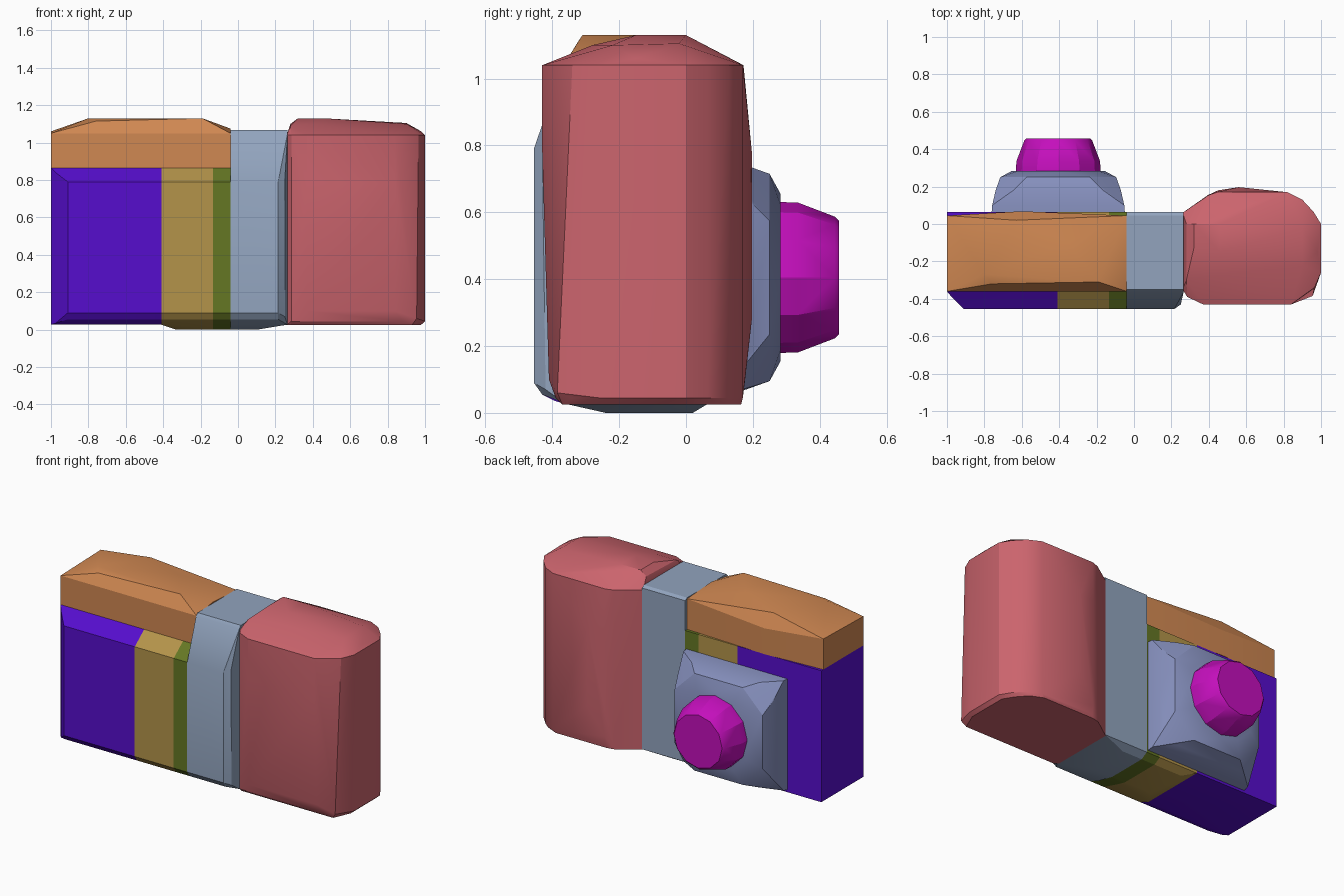
import bpy, bmesh, math
from mathutils import Vector

old = bpy.data.objects.get("Cube")
if old:
    bpy.data.objects.remove(old, do_unlink=True)


def material(name, r, g, b):
    """Flat material from 0-255 sRGB."""
    lin = [((c / 255 + 0.055) / 1.055) ** 2.4 if c > 10 else c / 255 / 12.92 for c in (r, g, b)]
    m = bpy.data.materials.new(name)
    m.use_nodes = True
    m.diffuse_color = (*lin, 1)
    bsdf = m.node_tree.nodes["Principled BSDF"]
    bsdf.inputs["Base Color"].default_value = (*lin, 1)
    bsdf.inputs["Roughness"].default_value = 0.7
    return m


RED = material("dusty red", 203, 100, 109)
STEEL = material("steel blue", 146, 164, 190)
GREEN = material("olive green", 101, 119, 36)
OCHRE = material("ochre", 180, 148, 74)
PURPLE = material("deep purple", 86, 13, 205)
ORANGE = material("orange", 208, 136, 82)
PERI = material("periwinkle", 136, 146, 192)
MAGENTA = material("magenta", 196, 15, 188)


def hull(name, points, mat, x_range=None):
    """Convex solid around points, optionally sliced to an x range."""
    bm = bmesh.new()
    for p in points:
        bm.verts.new(p)
    res = bmesh.ops.convex_hull(bm, input=bm.verts[:])
    junk = {e for e in res["geom_interior"] + res["geom_unused"] if isinstance(e, bmesh.types.BMVert)}
    bmesh.ops.delete(bm, geom=list(junk), context='VERTS')
    bmesh.ops.dissolve_limit(bm, angle_limit=math.radians(1), verts=bm.verts[:], edges=bm.edges[:])
    for x, side in zip(x_range or (), (-1, 1)):
        bmesh.ops.bisect_plane(bm, geom=bm.verts[:] + bm.edges[:] + bm.faces[:],
                               plane_co=(x, 0, 0), plane_no=(side, 0, 0), clear_outer=True)
        bmesh.ops.holes_fill(bm, edges=[e for e in bm.edges if e.is_boundary])
    bmesh.ops.recalc_face_normals(bm, faces=bm.faces[:])
    me = bpy.data.meshes.new(name)
    bm.to_mesh(me)
    bm.free()
    ob = bpy.data.objects.new(name, me)
    bpy.context.collection.objects.link(ob)
    me.materials.append(mat)
    for o in bpy.context.selected_objects:
        o.select_set(False)
    ob.select_set(True)
    bpy.context.view_layer.objects.active = ob
    bpy.ops.object.shade_smooth_by_angle(angle=math.radians(25))
    return ob


def sweep(profile, xs):
    """Repeat a (y, z) profile at each x."""
    return [(x, y, z) for x in xs for y, z in profile]


def ring(cx, cz, y, r, sides, turn=0.0):
    return [(cx + r * math.cos(turn + math.tau * i / sides), y,
             cz + r * math.sin(turn + math.tau * i / sides)) for i in range(sides)]


# Main body: one chamfered block, sliced into coloured sections
FRONT = [(-0.455, 0.79), (-0.455, 0.09), (-0.43, 0.055)]
BACK = [(0.065, 0.865), (0.065, 0.027)]
body = (sweep(FRONT, (-0.91, 0)) + sweep(BACK, (-1, 0))
        + sweep([(-0.36, 0.865), (-0.36, 0.027)], (-1, 0))
        + sweep([(-0.39, 0.84), (-0.39, 0.035)], (-0.975, 0)))
belly = sweep([(-0.24, 0.0), (0.02, 0.0)], (-0.33, 0))
base = sweep([(-0.36, 0.027), (0.065, 0.027)], (-0.41,))
hull("purple_body", body, PURPLE, (-1.1, -0.41))
middle = sweep(FRONT + BACK + [(-0.36, 0.865)], (-0.41, 0)) + belly + base
hull("ochre_band", middle, OCHRE, (-0.41, -0.135))
hull("green_band", middle, GREEN, (-0.135, -0.04))

# Taller steel section between body and grip
band = (sweep(FRONT, (-0.04, 0.215))
        + sweep([(-0.43, 0.80), (-0.42, 0.07)], (0.25,))
        + sweep([(-0.365, 1.05), (-0.35, 1.067), (0.045, 1.067), (0.065, 1.055),
                 (0.065, 0.027), (-0.36, 0.027)], (-0.04, 0.265))
        + sweep([(-0.24, 0.0), (0.02, 0.0)], (-0.04, 0.1)))
hull("steel_section", band, STEEL)

# Faceted top cover
cover = (sweep([(-0.36, 0.865), (-0.36, 1.05), (0.045, 0.865), (0.045, 1.06)], (-1, -0.04))
         + [(-0.6, 0.068, 0.865), (-0.6, 0.068, 1.03),
            (-0.8, -0.27, 1.13), (-0.19, -0.31, 1.13), (-0.76, -0.32, 1.115),
            (-0.63, 0.02, 1.12), (-0.35, -0.1, 1.13), (-0.04, -0.2, 1.075)])
hull("top_cover", cover, ORANGE)

# Rounded hand grip: footprint repeated at several heights
foot = [(0.26, 0.06), (0.40, 0.155), (0.45, 0.18), (0.56, 0.197), (0.82, 0.17), (0.90, 0.13),
        (0.96, 0.065), (1.0, 0.0), (1.0, -0.26), (0.965, -0.34), (0.88, -0.40), (0.84, -0.43),
        (0.37, -0.43), (0.285, -0.39), (0.26, -0.35)]
grip = []
for z, back, front, inset in ((0.025, 0.165, -0.37, 0.97), (0.045, 0.17, -0.39, 1), (0.10, 0.177, -0.41, 1),
                              (0.28, 0.2, -0.415, 1), (0.78, 0.2, -0.43, 1), (1.04, 0.172, -0.43, 1)):
    for x, y in foot:
        grip.append((0.26 + (x - 0.26) * inset, max(front, min(back, y)), z))
# fuller lower front corner
grip += [(0.955, -0.385, 0.06), (0.93, -0.37, 0.025)]
# domed top
grip += [(0.28, -0.30, 1.09), (0.28, 0.0, 1.10), (0.32, -0.13, 1.13), (0.32, 0.0, 1.13),
         (0.46, -0.15, 1.13), (0.46, 0.0, 1.13), (0.90, -0.22, 1.10), (0.90, -0.02, 1.105),
         (0.40, -0.28, 1.10), (0.98, -0.15, 1.06)]
hull("hand_grip", grip, RED)

# Lens mount: square base easing into a round front
CX, CZ = -0.405, 0.405
mount = [(x, y, z) for y, a, b, c, d in ((0.05, -0.762, -0.048, 0.04, 0.75), (0.10, -0.758, -0.052, 0.05, 0.75))
         for x in (a, b) for z in (c, d)]
mount += [(CX + sx * a, y, CZ + sz * b) for y, a, b in ((0.18, 0.335, 0.24), (0.18, 0.24, 0.335),
                                                      (0.25, 0.31, 0.17), (0.25, 0.17, 0.31))
          for sx in (-1, 1) for sz in (-1, 1)]
mount += ring(CX, CZ, 0.283, 0.25, 12)
hull("lens_mount", mount, PERI)

# Lens barrel
barrel = ring(CX, CZ, 0.27, 0.226, 12) + ring(CX, CZ, 0.335, 0.224, 12) + ring(CX, CZ, 0.445, 0.182, 12) \
    + ring(CX, CZ, 0.457, 0.17, 12)
hull("lens_barrel", barrel, MAGENTA)
